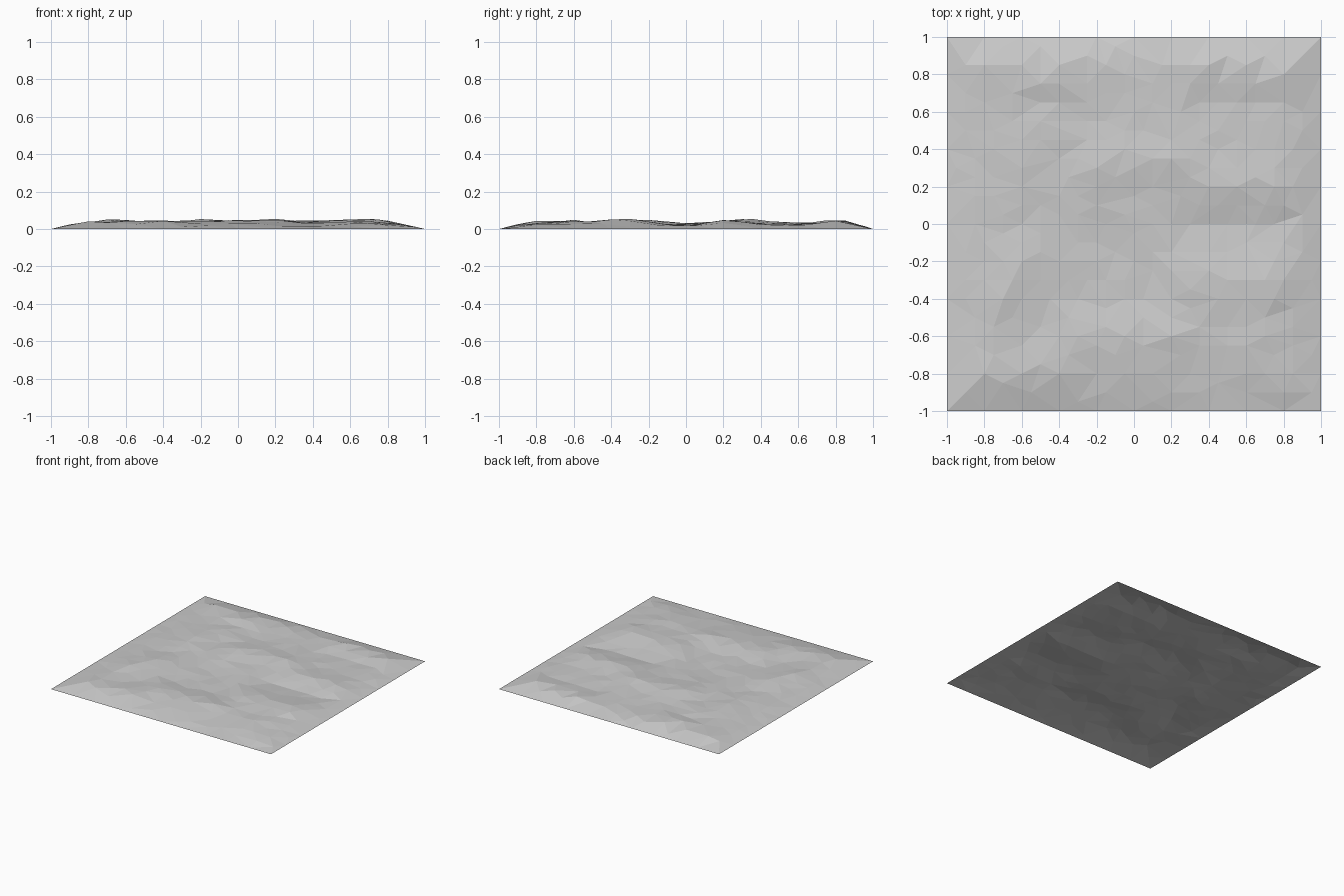
import bpy
import random
from mathutils import Vector
from mathutils.geometry import delaunay_2d_cdt, intersect_point_line

cube = bpy.data.objects.get("Cube")
if cube:
    bpy.data.objects.remove(cube, do_unlink=True)

random.seed(4)
STEP = 0.05

# Low crests and hollows: start x, y, end x, y, height change
folds = [
    (-0.8, 0.85, -0.4, 0.85, 0.014), (-0.4, 0.85, -0.1, 0.95, 0.014),
    (0.4, 0.85, 0.8, 0.8, 0.02), (0.35, 0.65, 0.8, 0.65, -0.01),
    (-0.6, 0.45, -0.6, 0.2, 0.012), (-0.2, 0.3, 0.2, 0.35, 0.022),
    (0.4, 0.2, 0.75, 0.2, 0.016), (0.3, 0, 0.75, 0, -0.016),
    (-0.2, -0.1, 0, -0.2, -0.012), (0.3, -0.35, 0.7, -0.3, 0.018),
    (-0.7, -0.4, -0.6, -0.2, 0.02), (-0.3, -0.4, 0.2, -0.4, -0.01),
    (-0.3, -0.6, 0.2, -0.6, 0.017), (-0.8, -0.8, -0.4, -0.8, 0.014),
    (0.6, -0.65, 0.75, -0.4, 0.012), (0.3, -0.8, 0.6, -0.9, -0.01),
]


def snap(v):
    return round(v / STEP) * STEP


def height(p):
    """Plateau that falls to the rim, with the folds added."""
    rim = min(1 - abs(p.x), 1 - abs(p.y))
    fall = min(1, rim / 0.25)
    z = 0.03
    for x1, y1, x2, y2, h in folds:
        a, b = Vector((x1, y1)), Vector((x2, y2))
        t = intersect_point_line(p, a, b)[1]
        near = a.lerp(b, max(0, min(1, t)))
        z += h * max(0, 1 - (p - near).length / 0.2)
    z += random.uniform(-0.003, 0.003)
    return fall * (2 - fall) * min(z, 0.054)


# Square rim
points = [Vector(c) for c in ((-1, -1), (1, -1), (1, 1), (-1, 1))]
for i in range(-4, 5):
    v = i / 5
    points += [Vector(c) for c in ((v, -1), (v, 1), (-1, v), (1, v))]

# Points along the folds, then scattered fill
wanted = []
for x1, y1, x2, y2, h in folds:
    a, b = Vector((x1, y1)), Vector((x2, y2))
    wanted += [a, b, a.lerp(b, 0.5)]
wanted += [Vector((random.uniform(-0.95, 0.95), random.uniform(-0.95, 0.95)))
           for i in range(900)]
for w in wanted:
    p = Vector((snap(w.x), snap(w.y)))
    if max(abs(p.x), abs(p.y)) < 0.97 and all((p - q).length > 0.09 for q in points):
        points.append(p)

# Triangulated sheet
flat, edges, faces, *rest = delaunay_2d_cdt(points, [], [], 0, 0.0001)
mesh = bpy.data.meshes.new("ground_sheet")
mesh.from_pydata([(p.x, p.y, height(p)) for p in flat], [], faces)
ground = bpy.data.objects.new("ground_sheet", mesh)
bpy.context.collection.objects.link(ground)

# Plain grey
grey = bpy.data.materials.new("light_grey")
grey.use_nodes = True
colour = (0.6, 0.6, 0.6, 1)
grey.diffuse_color = colour
grey.node_tree.nodes["Principled BSDF"].inputs["Base Color"].default_value = colour
mesh.materials.append(grey)
